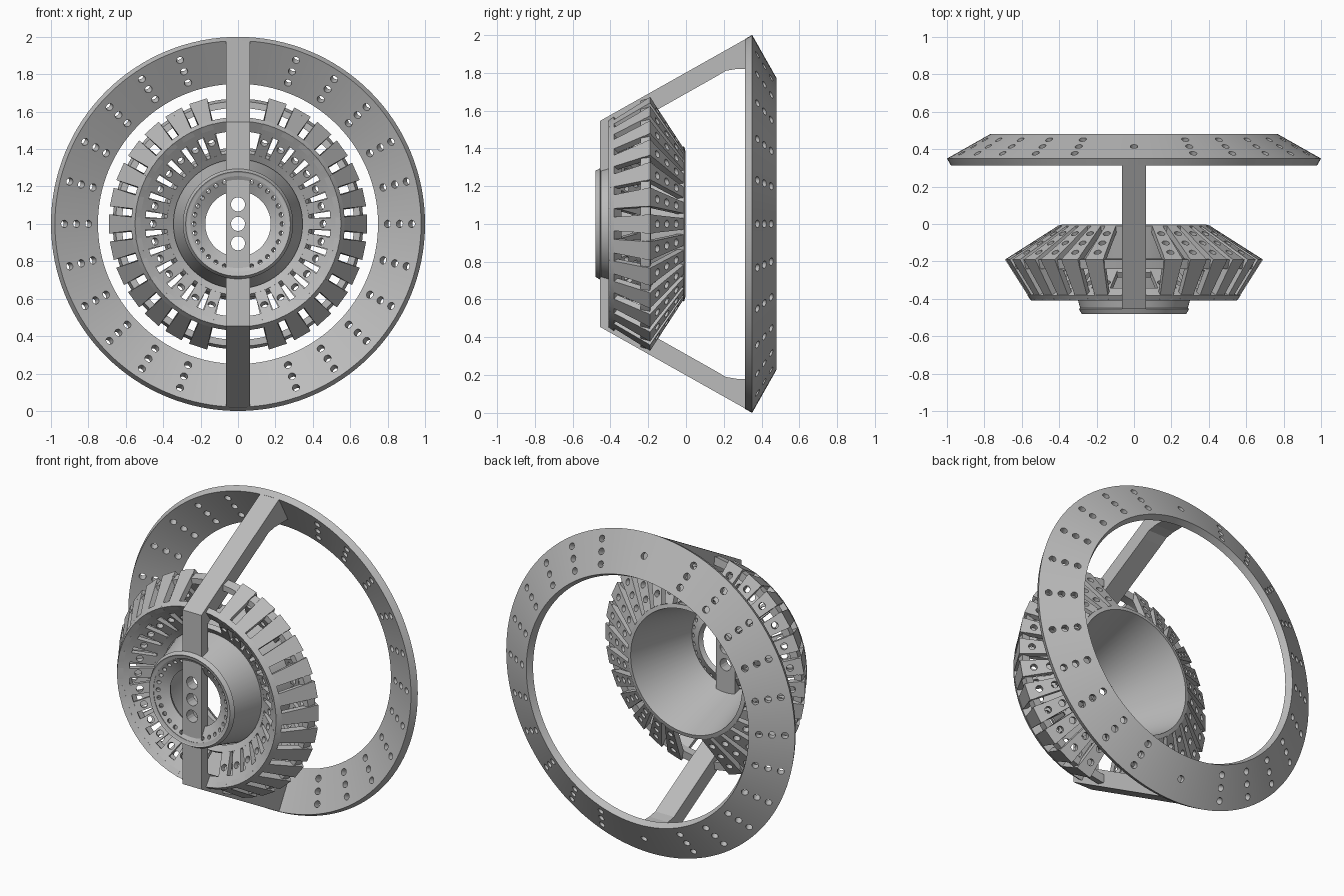
import bpy, bmesh, math
from mathutils import Vector, Matrix

if "Cube" in bpy.data.objects:
    bpy.data.objects.remove(bpy.data.objects["Cube"])

GRAY = (0.5, 0.5, 0.5, 1)
mat = bpy.data.materials.new("plain gray")
mat.use_nodes = True
mat.diffuse_color = GRAY
mat.node_tree.nodes["Principled BSDF"].inputs["Base Color"].default_value = GRAY

LIFT = Matrix.Translation((0, 0, 1))


def spin(deg):
    return Matrix.Rotation(math.radians(deg), 4, 'Y')


def both_sides(step, n):
    """Angles fanned out around +x and -x, leaving room for the strut."""
    return [side + k * step for side in (0, 180) for k in range(-n, n + 1)]


def make(name, bm, matrix=None):
    bmesh.ops.recalc_face_normals(bm, faces=bm.faces)
    if matrix:
        bm.transform(matrix)
    me = bpy.data.meshes.new(name)
    bm.to_mesh(me)
    bm.free()
    me.materials.append(mat)
    ob = bpy.data.objects.new(name, me)
    bpy.context.collection.objects.link(ob)
    return ob


def smooth(ob):
    bpy.ops.object.select_all(action='DESELECT')
    ob.select_set(True)
    bpy.context.view_layer.objects.active = ob
    bpy.ops.object.shade_smooth_by_angle(angle=math.radians(30))


def strip(p0, p1, t):
    """Section (radius, y) of a sheet from p0 to p1 with thickness t."""
    a, b = Vector(p0), Vector(p1)
    d = (b - a).normalized()
    n = Vector((-d.y, d.x)) * t
    return [a, b, b + n, a + n]


def lathe(name, section, segs=96):
    bm = bmesh.new()
    rings = []
    for i in range(segs):
        m = spin(360 * i / segs)
        rings.append([bm.verts.new(m @ Vector((r, y, 0))) for r, y in section])
    k = len(section)
    for i in range(segs):
        a, b = rings[i], rings[(i + 1) % segs]
        for j in range(k):
            bm.faces.new((a[j], a[(j + 1) % k], b[(j + 1) % k], b[j]))
    return make(name, bm, LIFT)


def drill(ob, points, axis, radius, angles, lift=True):
    """Cut round holes through ob at (radius, y) points, at each angle."""
    bm = bmesh.new()
    turn = Vector((0, 0, 1)).rotation_difference(Vector(axis)).to_matrix().to_4x4()
    for a in angles:
        for r, y in points:
            bmesh.ops.create_cone(bm, cap_ends=True, segments=16, radius1=radius,
                                  radius2=radius, depth=0.16,
                                  matrix=spin(a) @ Matrix.Translation((r, y, 0)) @ turn)
    cutter = make("hole_cutter", bm, LIFT if lift else None)
    cutter.hide_render = True
    mod = ob.modifiers.new("holes", 'BOOLEAN')
    mod.operation, mod.solver, mod.object = 'DIFFERENCE', 'EXACT', cutter
    deps = bpy.context.evaluated_depsgraph_get()
    cut = bpy.data.meshes.new_from_object(ob.evaluated_get(deps))
    ob.modifiers.clear()
    ob.data = cut
    bpy.data.objects.remove(cutter)


def along(p0, p1, fractions):
    a, b = Vector(p0), Vector(p1)
    return [a.lerp(b, f) for f in fractions]


def normal(p0, p1):
    d = Vector(p1) - Vector(p0)
    return (-d.y, d.x, 0)


def slats(name, p0, p1, w0, w1, t, angles, fractions=(), radius=0.02):
    """A tapered bar, drilled, then repeated around the axis."""
    bm = bmesh.new()
    widths = (w0, w1, w1, w0)
    sides = [[bm.verts.new((p.x, p.y, s * w / 2))
              for p, w in zip(strip(p0, p1, t), widths)] for s in (-1, 1)]
    bm.faces.new(sides[0])
    bm.faces.new(sides[1])
    for j in range(4):
        k = (j + 1) % 4
        bm.faces.new((sides[0][j], sides[0][k], sides[1][k], sides[1][j]))
    one = make(name, bm)
    if fractions:
        drill(one, along(p0, p1, fractions), normal(p0, p1), radius, [0], False)
    bm = bmesh.new()
    for a in angles:
        bm.from_mesh(one.data)
        bm.verts.ensure_lookup_table()
        n = len(one.data.vertices)
        bmesh.ops.transform(bm, matrix=spin(a), verts=bm.verts[-n:])
    bpy.data.objects.remove(one)
    return make(name, bm, LIFT)


# Large dished rim with rows of three holes
RIM = ((1.0, 0.35), (0.77, 0.48))
rim = lathe("outer_rim", strip(*RIM, 0.043), 128)
drill(rim, along(*RIM, (0.22, 0.5, 0.78)), normal(*RIM), 0.02, both_sides(14.1, 5))
drill(rim, along(*RIM, (0.5,)), normal(*RIM), 0.02, (90, 270))
smooth(rim)

# Bent strut running from rim to rim across the front
half = [(-0.39, 0.47), (0.16, 0.78), (0.21, 0.81), (0.27, 0.82), (0.41, 0.82),
        (0.36, 0.98), (0.345, 0.995), (-0.455, 0.545)]
profile = half + [(y, -z) for y, z in reversed(half)]
bm = bmesh.new()
face = bm.faces.new([bm.verts.new((-0.065, y, z)) for y, z in profile])
ext = bmesh.ops.extrude_face_region(bm, geom=[face])
bmesh.ops.translate(bm, vec=(0.13, 0, 0),
                    verts=[v for v in ext["geom"] if isinstance(v, bmesh.types.BMVert)])
strut = make("strut", bm, LIFT)
drill(strut, [(0, -0.42)], (0, 1, 0), 0.038, [0])
drill(strut, [(0.104, -0.42)], (0, 1, 0), 0.038, [90, 270])

# Core funnel, open at the back, with a drilled lip at the front
smooth(lathe("core_funnel", strip((0.28, -0.478), (0.41, -0.01), 0.025), 64))
LIP = ((0.28, -0.48), (0.175, -0.42))
lip = lathe("core_lip", strip(*LIP, -0.03), 64)
drill(lip, along(*LIP, (0.43,)), normal(*LIP), 0.012, both_sides(12, 6))
smooth(lip)

# Cage: front dish, side slats, hoop and back slats
FAN = both_sides(12, 6)
FRONT, BELT, BACK = (0.55, -0.41), (0.69, -0.19), (0.41, -0.012)
DISH = (0.36, -0.27)
smooth(lathe("dish_outer_ring", strip(FRONT, (0.495, -0.37), -0.035)))
smooth(lathe("dish_inner_ring", strip((0.38, -0.285), (0.345, -0.26), -0.03)))
slats("dish_spokes", (0.53, -0.395), DISH, 0.062, 0.062, -0.03, FAN, (0.45,))
slats("side_slats", FRONT, BELT, 0.07, 0.1, 0.035, FAN)
smooth(lathe("cage_hoop", [(0.62, -0.24), (0.655, -0.24), (0.67, -0.19), (0.62, -0.185)]))
slats("back_slats", BELT, BACK, 0.1, 0.06, 0.035, FAN, (0.22, 0.5, 0.78))
